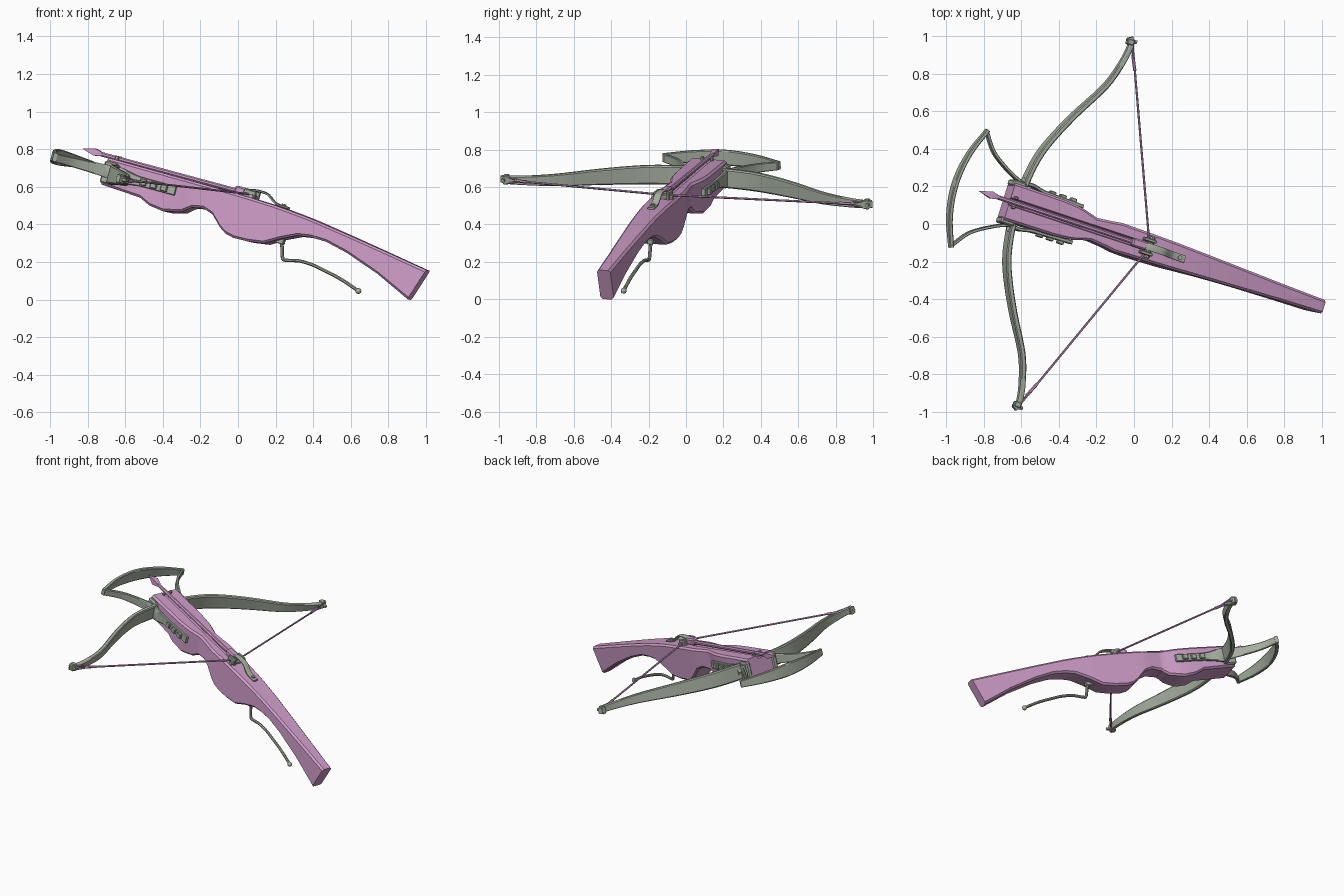
import bpy, bmesh, math
from mathutils import Vector, Matrix

if "Cube" in bpy.data.objects:
    bpy.data.objects.remove(bpy.data.objects["Cube"])

# Local frame: x = along stock (to butt), y = along bow, z = up out of the rail
D = Vector((0.920, -0.304, -0.248)).normalized()
W = Vector((0.29, 0.955, -0.063))
W = (W - D * W.dot(D)).normalized()
U = D.cross(W)
M = Matrix((D, W, U)).transposed().to_4x4()
M.translation = W * -0.13

def material(name, col):
    m = bpy.data.materials.new(name)
    m.diffuse_color = (*col, 1)
    m.use_nodes = True
    m.node_tree.nodes["Principled BSDF"].inputs["Base Color"].default_value = m.diffuse_color
    return m

WOOD = material("pink_wood", (0.61, 0.33, 0.57))
METAL = material("grey_green_metal", (0.38, 0.43, 0.35))

def finish(name, bm, mat):
    bmesh.ops.remove_doubles(bm, verts=bm.verts, dist=1e-5)
    bmesh.ops.recalc_face_normals(bm, faces=bm.faces)
    for f in bm.faces:
        f.smooth = True
    for e in bm.edges:
        e.smooth = e.calc_face_angle(0) < math.radians(32)
    bm.transform(M)
    me = bpy.data.meshes.new(name)
    bm.to_mesh(me)
    bm.free()
    me.materials.append(mat)
    ob = bpy.data.objects.new(name, me)
    bpy.context.collection.objects.link(ob)
    return ob

def loft(name, rings, mat):
    """Skin closed rings of equal length and cap both ends."""
    bm = bmesh.new()
    vs = [[bm.verts.new(p) for p in r] for r in rings]
    n = len(vs[0])
    for r, s in zip(vs, vs[1:]):
        for i in range(n):
            bm.faces.new((r[i], r[(i + 1) % n], s[(i + 1) % n], s[i]))
    bm.faces.new(vs[0])
    bm.faces.new(vs[-1])
    return finish(name, bm, mat)

def smooth_path(pts, steps=5):
    """Catmull-Rom through tuples of any size."""
    P = [Vector(p) for p in pts]
    P = [2 * P[0] - P[1]] + P + [2 * P[-1] - P[-2]]
    out = []
    for a, b, c, d in zip(P, P[1:], P[2:], P[3:]):
        for k in range(steps):
            t = k / steps
            out.append(0.5 * (2 * b + (c - a) * t + (2 * a - 5 * b + 4 * c - d) * t * t
                              + (3 * b - a - 3 * c + d) * t ** 3))
    return out + [P[-2]]

def ribbon(name, pts, thick, zc, mat=METAL):
    """Flat blade standing on edge; pts are (x, y, height)."""
    P = smooth_path(pts)
    rings = []
    for i, p in enumerate(P):
        t = P[min(i + 1, len(P) - 1)] - P[max(i - 1, 0)]
        n = Vector((-t[1], t[0], 0)).normalized() * thick / 2
        q, h = Vector((p[0], p[1], zc)), Vector((0, 0, p[2] / 2))
        k, m = h * 0.85, n * 0.6
        rings.append([q + n + k, q + m + h, q - m + h, q - n + k,
                      q - n - k, q - m - h, q + m - h, q + n - k])
    return loft(name, rings, mat)

def tube(name, pts, r, mat, n=8, wide=1.0):
    P = [Vector(p) for p in pts]
    rings = []
    for i, p in enumerate(P):
        t = (P[min(i + 1, len(P) - 1)] - P[max(i - 1, 0)]).normalized()
        ref = Vector((0, 1, 0)) if abs(t.y) < 0.9 else Vector((0, 0, 1))
        s = (ref - t * ref.dot(t)).normalized()
        v = t.cross(s)
        rr = r[i] if isinstance(r, (list, tuple)) else r
        rings.append([p + rr * (wide * math.cos(a) * s + math.sin(a) * v)
                      for a in (2 * math.pi * (k + 0.5) / n for k in range(n))])
    return loft(name, rings, mat)

def box(name, c, size, mat, bev=0.004):
    bm = bmesh.new()
    bmesh.ops.create_cube(bm, size=1, matrix=Matrix.Translation(c) @ Matrix.Diagonal((*size, 1)))
    bmesh.ops.bevel(bm, geom=bm.edges[:], offset=bev, segments=1, affect='EDGES')
    return finish(name, bm, mat)

def interp(tab, x):
    for (x0, y0), (x1, y1) in zip(tab, tab[1:]):
        if x <= x1:
            t = max(0, (x - x0) / (x1 - x0))
            return y0 + (y1 - y0) * t
    return tab[-1][1]

# Stock: underside, top line and half width against length
bottom = [(-.83, .405), (-.753, .401), (-.605, .392), (-.543, .364), (-.464, .353), (-.373, .374),
          (-.323, .412), (-.256, .424), (-.197, .406), (-.137, .349), (-.1, .325), (-.052, .314),
          (.03, .315), (.118, .327), (.202, .375), (.289, .414), (.36, .424), (.45, .422),
          (.577, .393), (.768, .328), (.966, .239)]
top = [(-.83, .553), (-.08, .546), (.146, .538), (.336, .52), (.64, .476), (1.026, .415)]
width = [(-.83, .103), (-.5, .1), (-.43, .088), (-.34, .063), (-.27, .07), (-.2, .08),
         (.1, .073), (1.0, .036)]
stations = sorted(set([x for x, _ in bottom] + [-.43, -.101, -.34]))
rings = []
for x in stations:
    xt = 1.026 if x == stations[-1] else x
    zt, zb, w = interp(top, xt), interp(bottom, x), interp(width, x)
    g = 0.022 if x < -.1005 else 0
    e = 0.012
    half = [(w - e, zb), (w, zb + e), (w, zt - e), (w - e, zt), (.022, zt), (.016, zt - g)]
    sec = half + [(-y, z) for y, z in reversed(half)]
    rings.append([(x + (xt - x) * (z - zb) / (zt - zb), y, z) for y, z in sec])
loft("stock", rings, WOOD)

# Bolt lying in the groove
tube("bolt_shaft", [(-.91, 0, .56), (-.09, 0, .56)], .013, WOOD)
tube("bolt_head", [(-1.012, 0, .562), (-.94, 0, .562), (-.89, 0, .56)], [.001, .027, .012], WOOD, 4)
for s in (-1, 1):
    box("bolt_rest", (-.805, s * .026, .56), (.02, .016, .028), METAL)

# Bow: one recurved blade through the stock
half = [(-.762, .117, .105), (-.737, .27, .104), (-.69, .397, .098), (-.609, .556, .085),
        (-.498, .747, .065), (-.448, .895, .05), (-.432, 1.0, .042), (-.448, 1.037, .04)]
ribbon("bow", [(x, -y, h) for x, y, h in reversed(half)] + [(-.766, 0, .105)] + half, .028, .474)

# Stirrup: front bar plus two curved legs
ribbon("stirrup_bar", [(-1.045, -.328, .045), (-1.105, -.17, .07), (-1.128, 0, .085),
                       (-1.105, .17, .07), (-1.045, .328, .045)], .022, .485)
for s in (-1, 1):
    side = "left" if s < 0 else "right"
    ribbon(side + "_stirrup_leg", [(-1.05, s * .322, .045), (-.985, s * .235, .05),
                                   (-.919, s * .185, .056), (-.83, s * .137, .066),
                                   (-.75, s * .108, .075)], .016, .482)
    # Bow clamp and side plate with three lugs
    box(side + "_clamp", (-.80, s * .104, .475), (.075, .035, .12), METAL, .008)
    ribbon(side + "_strap", [(-.775, s * .118, .10), (-.72, s * .122, .085), (-.66, s * .11, .06),
                             (-.6, s * .106, .05), (-.42, s * .1, .05)], .02, .475)
    for x in (-.6, -.54, -.48):
        box(side + "_lug", (x, s * .114, .475), (.036, .028, .036), METAL)
    tube(side + "_clamp_bolt", [(-.765, s * .11, .475), (-.765, s * .15, .475)], .018, METAL, 6)

    # Bow tip nock
    tube(side + "_tip_pin", [(-.462, s * 1.022, .474), (-.405, s * 1.022, .474)], .011, METAL, 6)
    box(side + "_tip_cap", (-.44, s * 1.012, .474), (.036, .03, .052), METAL)

    # String: splits into a loop near the tip
    fork = Vector((-.385, s * .91, .483))
    tube(side + "_string", [fork, (-.04, s * .04, .56)], .006, WOOD, 6)
    for z in (-.02, .02):
        tube(side + "_string_loop", [fork, (-.43, s * 1.01, .474 + z)], .005, WOOD, 6)
    tube(side + "_string_serving", [fork + Vector((-.02, s * .04, -.004)),
                                    fork + Vector((.014, s * -.036, .003))], .009, WOOD, 6)
    # Nut cheeks
    box(side + "_nut_cheek", (-.035, s * .036, .558), (.07, .018, .05), METAL)
tube("string_middle", [(-.04, -.042, .56), (-.04, .042, .56)], .006, WOOD, 6)

# Lock: nut block, axle and release spring
box("nut_block", (-.085, 0, .565), (.085, .046, .044), WOOD, .008)
tube("nut_axle", [(-.02, -.058, .55), (-.02, .058, .55)], .014, METAL, 8)
spring = smooth_path([(-.06, 0, .578), (-.01, 0, .588), (.05, 0, .585), (.09, 0, .56),
                      (.12, 0, .546), (.185, 0, .541)])
tube("lock_spring", spring, .007, METAL, 6, 3.2)
tube("spring_screw", [(.155, 0, .54), (.155, 0, .557)], .012, METAL, 8)

# Long trigger lever with ball end
box("trigger_plate", (.17, 0, .362), (.08, .035, .03), METAL)
lever = smooth_path([(.187, 0, .385), (.205, 0, .33), (.225, 0, .275), (.25, 0, .272), (.321, 0, .286),
                     (.40, 0, .283), (.466, 0, .271), (.569, 0, .249), (.677, 0, .214)])
tube("trigger_lever", lever, .0095, METAL, 8)
bm = bmesh.new()
bmesh.ops.create_uvsphere(bm, u_segments=12, v_segments=8, radius=.016,
                          matrix=Matrix.Translation((.679, 0, .213)))
finish("trigger_ball", bm, METAL)
